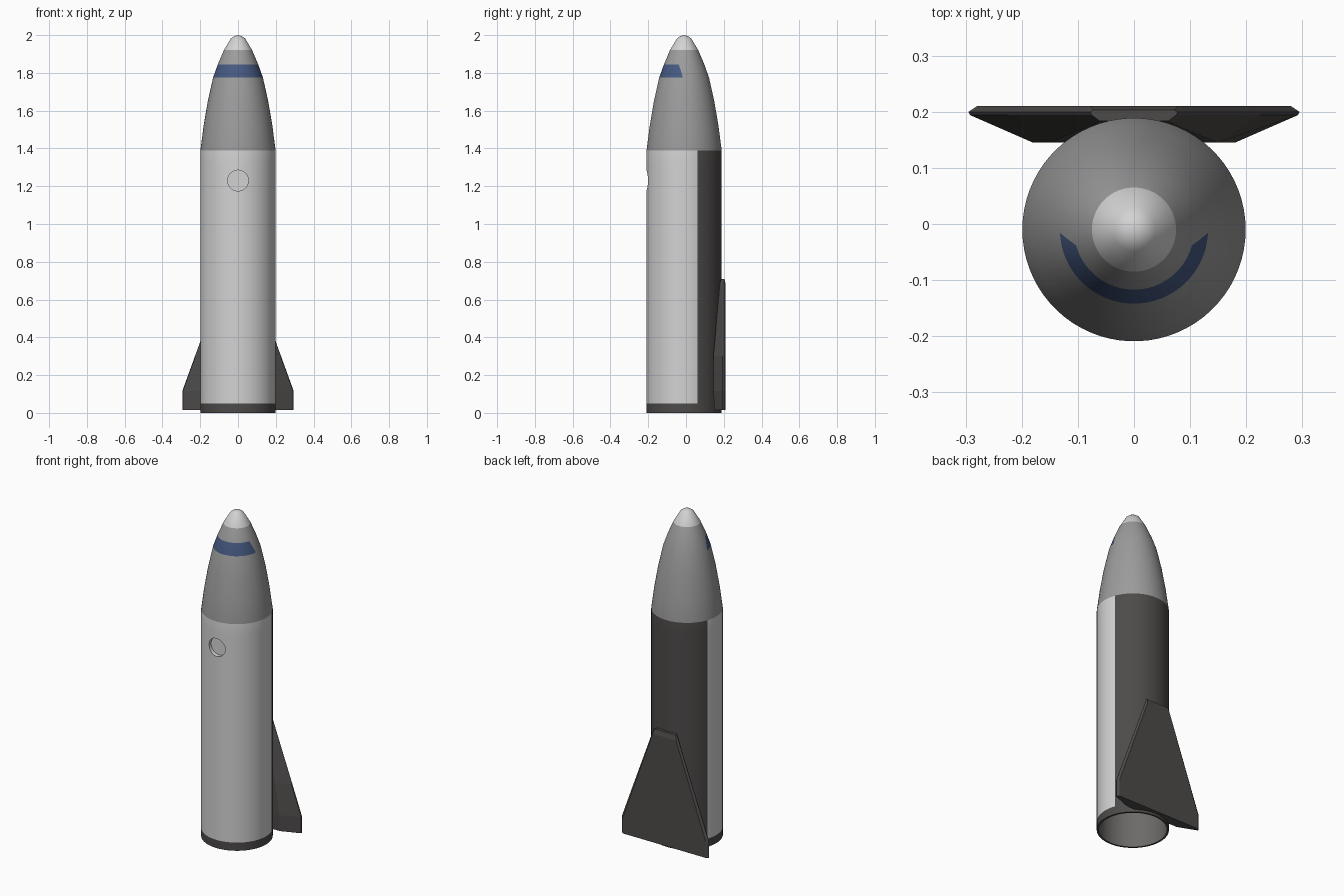
import bpy, bmesh, math
from mathutils import Vector

if "Cube" in bpy.data.objects:
    bpy.data.objects.remove(bpy.data.objects["Cube"])

CY = -0.01      # hull axis sits slightly forward of the wing
SEG = 70


def material(name, rgb):
    m = bpy.data.materials.new(name)
    m.diffuse_color = (*rgb, 1)
    m.use_nodes = True
    m.node_tree.nodes["Principled BSDF"].inputs["Base Color"].default_value = m.diffuse_color
    return m


LIGHT = material("light_grey", (0.65, 0.65, 0.65))
MID = material("mid_grey", (0.33, 0.33, 0.33))
DARK = material("charcoal", (0.075, 0.070, 0.068))
BLUE = material("navy_blue", (0.06, 0.10, 0.22))
INNER = material("inner_grey", (0.15, 0.145, 0.14))


def finish(name, bm, mats):
    bmesh.ops.recalc_face_normals(bm, faces=bm.faces)
    me = bpy.data.meshes.new(name)
    bm.to_mesh(me)
    bm.free()
    for m in mats:
        me.materials.append(m)
    ob = bpy.data.objects.new(name, me)
    bpy.context.collection.objects.link(ob)
    return ob


def activate(ob):
    bpy.ops.object.select_all(action='DESELECT')
    ob.select_set(True)
    bpy.context.view_layer.objects.active = ob


def revolve(bm, profile):
    """Spin (radius, z, material of the band below) points about the hull axis."""
    rings = []
    for r, z, _ in profile:
        n = SEG if r > 0 else 1
        rings.append([bm.verts.new((r * math.cos(2 * math.pi * i / SEG),
                                    CY + r * math.sin(2 * math.pi * i / SEG), z)) for i in range(n)])
    for (a, b), p in zip(zip(rings, rings[1:]), profile):
        for i in range(SEG):
            j = (i + 1) % SEG
            if len(a) == 1:
                vs = (a[0], b[i], b[j])
            elif len(b) == 1:
                vs = (a[i], b[0], a[j])
            else:
                vs = (a[i], b[i], b[j], a[j])
            bm.faces.new(vs).material_index = p[2]


# Hull: nose tip, nose cone, body, base ring and hollow tail in one profile
bm = bmesh.new()
revolve(bm, [(0, 2.0, 0), (0.02, 1.995, 0), (0.038, 1.982, 0), (0.075, 1.92, 1),
             (0.107, 1.845, 3), (0.132, 1.775, 1), (0.160, 1.65, 1), (0.182, 1.52, 1),
             (0.199, 1.39, 0), (0.199, 1.32, 0), (0.199, 1.14, 0), (0.199, 0.05, 2),
             (0.199, 0.0, 2), (0.188, 0.0, 4), (0.188, 0.9, 4), (0, 0.9, 4)])

# Nose stripe: only the front half is blue, with slanted ends
band = [f for f in bm.faces if f.material_index == 3]
geom = set(band) | {e for f in band for e in f.edges} | {v for f in band for v in f.verts}
origin, normal = Vector((0, -0.016, 1.775)), Vector((0, 0.07, 0.022)).normalized()
bmesh.ops.bisect_plane(bm, geom=list(geom), plane_co=origin, plane_no=normal, dist=1e-5)
for f in bm.faces:
    c = f.calc_center_median()
    if f.material_index == 3 and (c - origin).dot(normal) > 0:
        f.material_index = 1
    # Dark back panel of the body
    if f.material_index == 0 and c.z < 1.39 and c.y > 0.06:
        f.material_index = 2
hull = finish("rocket_hull", bm, [LIGHT, MID, DARK, BLUE, INNER])

# Round hatch recess cut into the front
bpy.ops.mesh.primitive_cylinder_add(vertices=40, radius=0.055, depth=0.1,
                                    location=(0, -0.232, 1.23), rotation=(math.pi / 2, 0, 0))
cutter = bpy.context.object
cutter.name = "hatch_cutter"
cutter.hide_render = True
cutter.data.materials.append(LIGHT)
mod = hull.modifiers.new("hatch", 'BOOLEAN')
mod.operation, mod.solver, mod.object = 'DIFFERENCE', 'EXACT', cutter
activate(hull)
bpy.ops.object.modifier_apply(modifier=mod.name)
bpy.data.objects.remove(cutter)
bpy.ops.object.shade_smooth_by_angle(angle=math.radians(25))


# Delta wing: lofted sections, thicker toward the hull, front side hidden in the hull wall
def section(w, inner, yf, back, chamfer):
    half = [(w - chamfer, back), (w, 0.20), (w - 0.003, 0.194), (inner, yf)]
    for x in (min(0.12, inner * 0.8), min(0.06, inner * 0.4)):
        half.append((x, max(yf, CY + math.sqrt(0.193 ** 2 - x * x))))
    return half + [(-x, y) for x, y in reversed(half)]


bm = bmesh.new()
loops = []
for z, args in ((0.015, (0.295, 0.18, 0.150, 0.21, 0.015)),
                (0.115, (0.295, 0.18, 0.145, 0.21, 0.015)),
                (0.30, (0.228, 0.15, 0.145, 0.21, 0.013)),
                (0.68, (0.089, 0.068, 0.179, 0.21, 0.010)),
                (0.71, (0.078, 0.062, 0.184, 0.203, 0.006))):
    loops.append([bm.verts.new((x, y, z)) for x, y in section(*args)])
for a, b in zip(loops, loops[1:]):
    for i in range(len(a)):
        j = (i + 1) % len(a)
        bm.faces.new((a[i], a[j], b[j], b[i]))
bm.faces.new(loops[0])
bm.faces.new(loops[-1])
finish("delta_wing", bm, [DARK])
